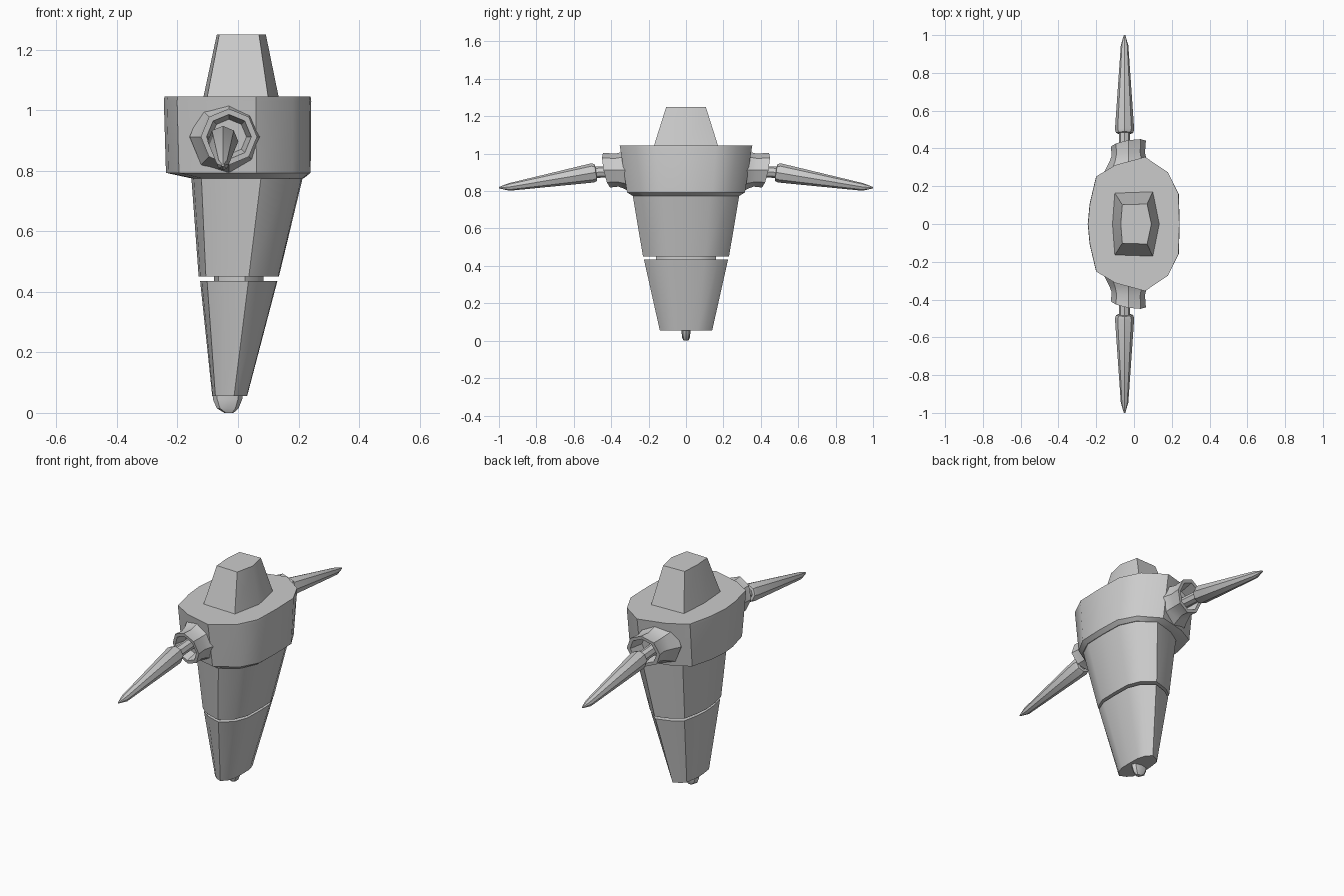
import bpy, bmesh, math
from mathutils import Vector

if "Cube" in bpy.data.objects:
    bpy.data.objects.remove(bpy.data.objects["Cube"])

# Half outlines (y >= 0) in unit space, running from +x to -x
BODY = [(1, 0), (.98, .45), (.75, .77), (.25, 1), (-.4, .88), (-.82, .71), (-.96, .3), (-1, 0)]
HEAD = [(1, 0), (.72, 1), (-.9, .96), (-1, 0)]
ROUND = [(math.cos(a * math.pi / 4), math.sin(a * math.pi / 4)) for a in range(5)]


def full(half):
    return half + [(x, -y) for x, y in half[-2:0:-1]]


def skin(name, rings, cap_start=True, cap_end=True, mirror=False):
    """Join equal-length rings of points into one surface."""
    bm = bmesh.new()
    loops = [[bm.verts.new(p) for p in r] for r in rings]
    n = len(loops[0])
    for a, b in zip(loops, loops[1:]):
        for i in range(n):
            j = (i + 1) % n
            bm.faces.new((a[i], a[j], b[j], b[i]))
    if cap_start:
        bm.faces.new(loops[0][::-1])
    if cap_end:
        bm.faces.new(loops[-1])
    bmesh.ops.recalc_face_normals(bm, faces=bm.faces[:])
    me = bpy.data.meshes.new(name)
    bm.to_mesh(me)
    bm.free()
    ob = bpy.data.objects.new(name, me)
    bpy.context.collection.objects.link(ob)
    bpy.ops.object.select_all(action='DESELECT')
    ob.select_set(True)
    bpy.context.view_layer.objects.active = ob
    bpy.ops.object.shade_smooth_by_angle(angle=math.radians(32))
    if mirror:
        m = ob.modifiers.new("mirror", 'MIRROR')
        m.use_axis = (False, True, False)
    return ob


def stack(name, outline, levels):
    """Loft an outline upward; each level is (z, x min, x max, y half width)."""
    rings = []
    for z, x0, x1, w in levels:
        c, h = (x0 + x1) / 2, (x1 - x0) / 2
        rings.append([(c + h * x, w * y, z) for x, y in full(outline)])
    return skin(name, rings)


# Trunk segments, bottom to top
stack("bottom_nub", ROUND, [(0, -.045, -.015, .012), (.015, -.07, .002, .02),
                            (.045, -.083, .014, .024), (.09, -.085, .02, .025)])
stack("lower_segment", BODY, [(.055, -.085, .03, .14), (.435, -.125, .13, .225)])
stack("waist_core", BODY, [(.42, -.08, .085, .16), (.47, -.08, .085, .16)])
stack("upper_segment", BODY, [(.45, -.13, .135, .23), (.79, -.155, .217, .287)])
stack("chest_band", BODY, [(.775, -.155, .217, .287), (.793, -.238, .24, .315),
                           (1.03, -.245, .242, .352), (1.045, -.243, .24, .355)])
stack("head", HEAD, [(1.04, -.115, .135, .172), (1.25, -.07, .092, .106)])

# Flared shoulder sockets with slanted hollow mouths
rings = []
for y, r, tilt in [(.27, .13, 0), (.33, .1, 0), (.37, .088, .5), (.425, .093, 1),
                   (.425, .074, 1), (.35, .058, .5)]:
    rings.append([(-.03 + r * c, y + tilt * r * (.17 * c + .2 * s), .912 + r * s)
                  for c, s in full(ROUND)])
skin("shoulder_socket", rings, mirror=True)

# Tapered arms, drooping outward: neck, sleeve and point
rings = []
for y, z, r in [(.33, .91, .03), (.48, .9, .03), (.482, .9, .045), (.5, .897, .051),
                (.945, .822, .02), (1.0, .818, .004)]:
    rings.append([Vector((-.05 + r * c, y + (.16 * r * s if y < .99 else 0), z + r * s))
                  for c, s in full(ROUND)])
skin("arm", rings, mirror=True)
